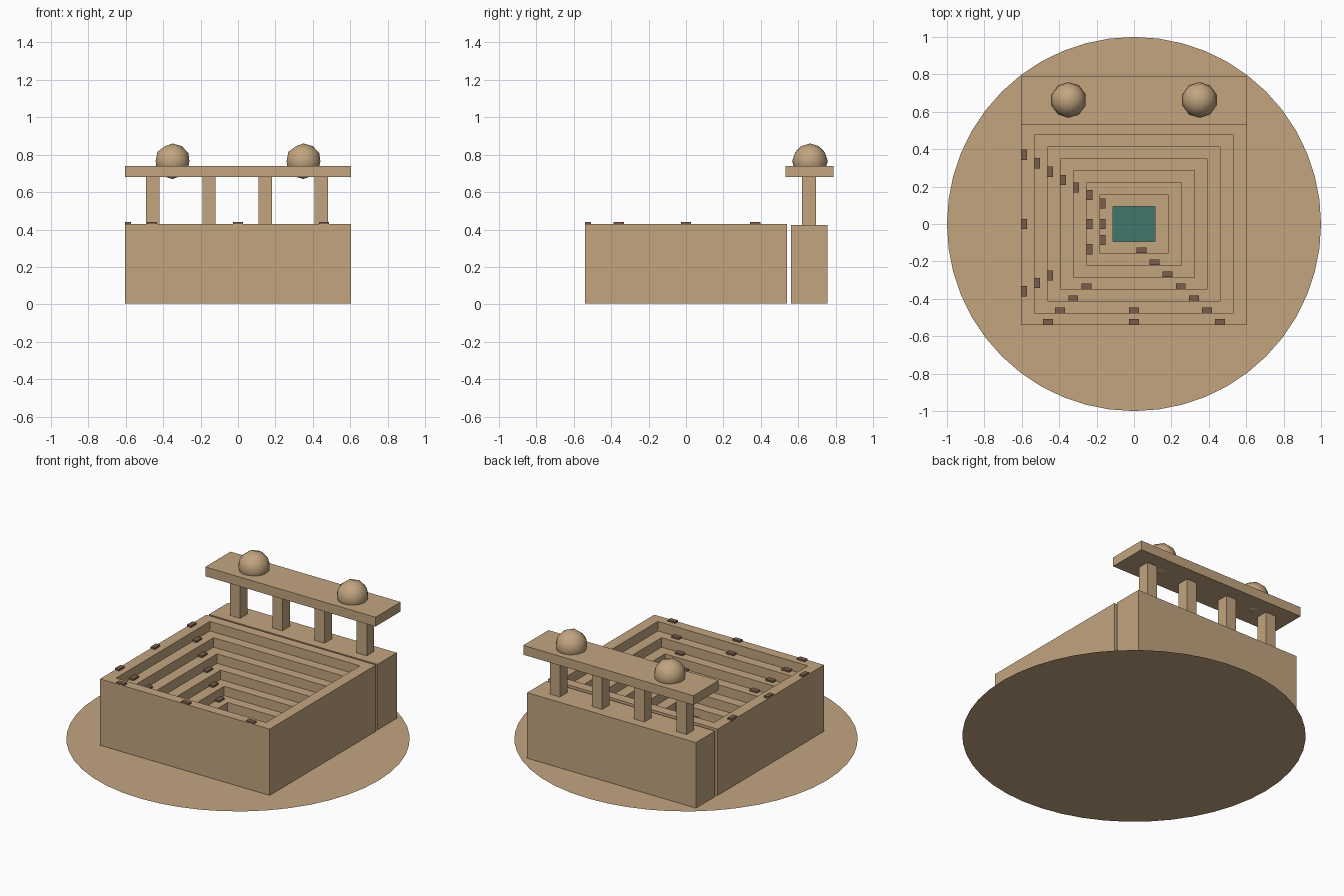
import bpy, bmesh
from mathutils import Matrix

cube = bpy.data.objects.get("Cube")
if cube:
    bpy.data.objects.remove(cube, do_unlink=True)


def material(name, rgb):
    m = bpy.data.materials.new(name)
    m.use_nodes = True
    m.diffuse_color = (*rgb, 1)
    m.node_tree.nodes["Principled BSDF"].inputs["Base Color"].default_value = (*rgb, 1)
    return m


SAND = material("sandstone", (0.54, 0.376, 0.212))
BROWN = material("dark_stone", (0.2, 0.114, 0.072))
WATER = material("pool_water", (0.053, 0.19, 0.15))


def finish(bm, name, mats):
    me = bpy.data.meshes.new(name)
    bm.to_mesh(me)
    bm.free()
    for m in mats:
        me.materials.append(m)
    ob = bpy.data.objects.new(name, me)
    bpy.context.collection.objects.link(ob)
    return ob


def add_box(bm, centre, size):
    bmesh.ops.create_cube(bm, size=1, matrix=Matrix.Translation(centre) @ Matrix.Diagonal((*size, 1)))


def box(name, centre, size, mat=SAND):
    bm = bmesh.new()
    add_box(bm, centre, size)
    return finish(bm, name, [mat])


# Round ground sheet
bm = bmesh.new()
bmesh.ops.create_circle(bm, cap_ends=True, segments=48, radius=1)
finish(bm, "ground_disc", [SAND])

# Terraced well: rectangular loops stepping inward and down to the pool
RINGS, TOP, DROP, BASE = 7, 0.43, 0.061, 0.004
HALF_X, HALF_Y, TREAD_X, TREAD_Y = 0.603, 0.54, 0.07, 0.0638


def level(ring):
    return TOP - ring * DROP


bm = bmesh.new()


def rect_loop(ring, z):
    hx, hy = HALF_X - ring * TREAD_X, HALF_Y - ring * TREAD_Y
    return [bm.verts.new((sx * hx, sy * hy, z)) for sx, sy in ((-1, -1), (1, -1), (1, 1), (-1, 1))]


loops = [rect_loop(0, BASE)]
for ring in range(RINGS):
    loops += [rect_loop(ring, level(ring)), rect_loop(ring + 1, level(ring))]
loops.append(rect_loop(RINGS, 0.02))
for a, b in zip(loops, loops[1:]):
    for i in range(4):
        j = (i + 1) % 4
        bm.faces.new((a[i], a[j], b[j], b[i]))
bm.faces.new(loops[-1]).material_index = 1
bm.faces.new(loops[0][::-1])
finish(bm, "stepped_well", [SAND, WATER])

# Small stair blocks on the left-hand terraces: ring -> y positions
side_blocks = {0: (0.37, 0, -0.36), 1: (0.325, -0.315), 2: (0.28, -0.275), 3: (0.235,),
               4: (0.195,), 5: (0.155, 0, -0.135), 6: (0.11, 0, -0.085)}
# Stair blocks on the front terraces: ring -> x positions
front_blocks = {0: (-0.46, 0, 0.46), 1: (-0.395, 0, 0.39), 2: (-0.325, 0.32),
                3: (-0.255, 0.25), 4: (0.18,), 5: (0.11,), 6: (0.04,)}
bm = bmesh.new()
for ring, places in side_blocks.items():
    for y in places:
        add_box(bm, (0.015 - HALF_X + ring * TREAD_X, y, level(ring)), (0.03, 0.055, 0.022))
for ring, places in front_blocks.items():
    for x in places:
        add_box(bm, (x, 0.016 - HALF_Y + ring * TREAD_Y, level(ring)), (0.053, 0.03, 0.02))
finish(bm, "stair_blocks", [BROWN])

# Pavilion behind the well
box("pavilion_base", (0, 0.658, 0.2145), (1.2, 0.195, 0.421))
for i in range(4):
    box(f"pavilion_column_{i + 1}", (-0.455 + 0.3 * i, 0.658, 0.553), (0.072, 0.075, 0.256))
box("pavilion_roof", (0, 0.66, 0.71), (1.21, 0.256, 0.06))

# Domes on the roof
for side, x in (("left", 0.35), ("right", -0.35)):
    bm = bmesh.new()
    bmesh.ops.create_icosphere(bm, subdivisions=2, radius=0.095, matrix=Matrix.Translation((x, 0.663, 0.765)))
    for f in bm.faces:
        f.smooth = True
    finish(bm, f"{side}_dome", [SAND])
